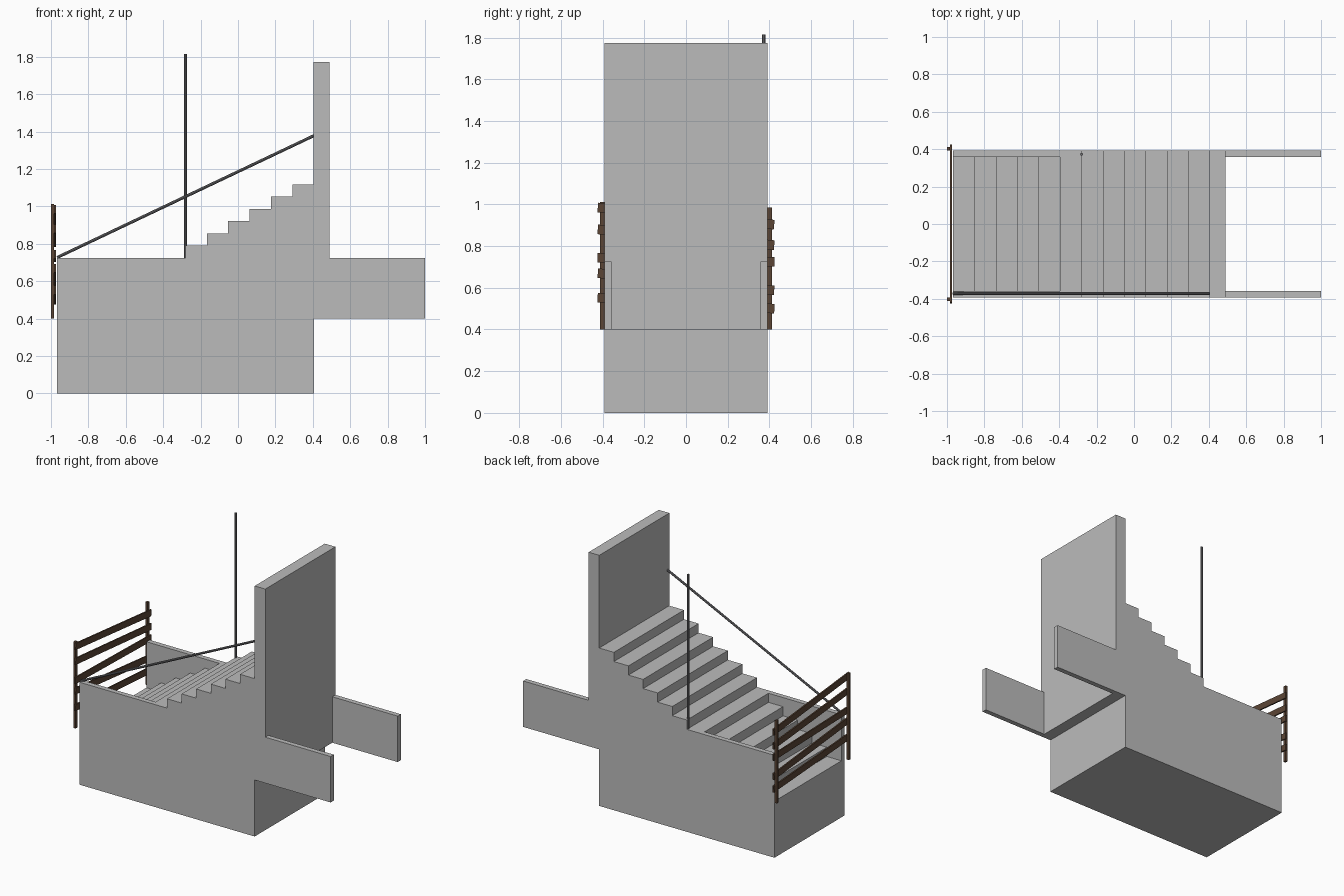
import bpy, bmesh, math
from mathutils import Vector

if "Cube" in bpy.data.objects:
    bpy.data.objects.remove(bpy.data.objects["Cube"])

def material(name, rgb):
    m = bpy.data.materials.new(name)
    m.diffuse_color = (*rgb, 1)
    m.use_nodes = True
    m.node_tree.nodes["Principled BSDF"].inputs["Base Color"].default_value = m.diffuse_color
    return m

CONCRETE = material("concrete_grey", (0.50, 0.50, 0.50))
STEEL = material("dark_steel", (0.17, 0.17, 0.18))
WOOD = material("dark_brown_wood", (0.105, 0.06, 0.036))

def finish(bm, name, mat):
    bmesh.ops.recalc_face_normals(bm, faces=bm.faces)
    me = bpy.data.meshes.new(name)
    bm.to_mesh(me)
    bm.free()
    ob = bpy.data.objects.new(name, me)
    bpy.context.collection.objects.link(ob)
    me.materials.append(mat)
    return ob

def extrude_profile(name, pts, y0, y1, mat):
    """Solid from an x-z outline extruded along y."""
    bm = bmesh.new()
    f = bm.faces.new([bm.verts.new((x, y0, z)) for x, z in pts])
    r = bmesh.ops.extrude_face_region(bm, geom=[f])
    vs = [v for v in r["geom"] if isinstance(v, bmesh.types.BMVert)]
    bmesh.ops.translate(bm, verts=vs, vec=(0, y1 - y0, 0))
    return finish(bm, name, mat)

def box(name, lo, hi, mat):
    return extrude_profile(name, [(lo[0], lo[2]), (hi[0], lo[2]), (hi[0], hi[2]), (lo[0], hi[2])],
                           lo[1], hi[1], mat)

def rod(name, a, b, radius, mat):
    a, b = Vector(a), Vector(b)
    bm = bmesh.new()
    bmesh.ops.create_cone(bm, cap_ends=True, segments=8, radius1=radius, radius2=radius,
                          depth=(b - a).length)
    ob = finish(bm, name, mat)
    ob.rotation_euler = (b - a).to_track_quat('Z', 'Y').to_euler()
    ob.location = (a + b) / 2
    return ob

def cut(target, cutter):
    m = target.modifiers.new("cut", 'BOOLEAN')
    m.operation, m.solver, m.object = 'DIFFERENCE', 'EXACT', cutter
    bpy.context.view_layer.objects.active = target
    bpy.ops.object.modifier_apply(modifier=m.name)
    bpy.data.objects.remove(cutter)

W, IN = 0.392, 0.357          # outer and inner half widths
X0, X1, X2 = -0.967, 0.405, 0.488   # block start, wall faces
RUN, RISE, FLOOR, SIDE = 0.1143, 0.0652, 0.40, 0.725

# Body outline: block, upper steps, tall wall, side wings
pts = [(X0, 0), (X1, 0), (X1, FLOOR), (1.0, FLOOR), (1.0, SIDE), (X2, SIDE), (X2, 1.773), (X1, 1.773)]
steps = []
for i in range(6, 12):
    x, z = X0 + RUN * i, FLOOR + RISE * i
    steps += [(x, z - RISE if i > 6 else SIDE), (x, z)]
steps.append((X1, FLOOR + RISE * 11))
pts += steps[::-1] + [(X0, SIDE)]
body = extrude_profile("concrete_stairs", pts, -W, W, CONCRETE)

# Lower steps sunk between the side walls
pit = [(X0 - 0.1, 0.9), (X0 - 0.1, FLOOR)]
for i in range(5):
    x, z = X0 + RUN * (i + 1), FLOOR + RISE * i
    pit += [(x, z), (x, z + RISE if i < 4 else 0.9)]
cut(body, extrude_profile("pit_cutter", pit, -IN, IN, CONCRETE))
# Gap between the wings behind the wall
cut(body, box("wing_cutter", (X2, -IN, 0.3), (1.1, IN, 0.9), CONCRETE))

# Handrail and pole
rod("handrail", (X0, -0.372, 0.727), (X1, -0.372, 1.378), 0.008, STEEL)
rod("pole", (-0.28, 0.373, 0.72), (-0.28, 0.373, 1.815), 0.008, STEEL)

# Fence posts
for name, y, top in (("front_post", -0.402, 1.012), ("back_post", 0.402, 0.985)):
    box("fence_" + name, (-1.0, y - 0.010, FLOOR), (-0.983, y + 0.010, top), WOOD)

# Crooked planks: centre height at the front end and at the back end
planks = [(0.985, 0.903), (0.88, 0.805), (0.745, 0.725), (0.67, 0.588), (0.553, 0.5)]
for i, (za, zb) in enumerate(planks):
    p = box("fence_plank_%d" % (i + 1), (-0.005, -0.425, -0.023), (0.005, 0.425, 0.023), WOOD)
    p.location = (-0.979, 0, (za + zb) / 2)
    p.rotation_euler.x = math.atan2(zb - za, 0.84)
